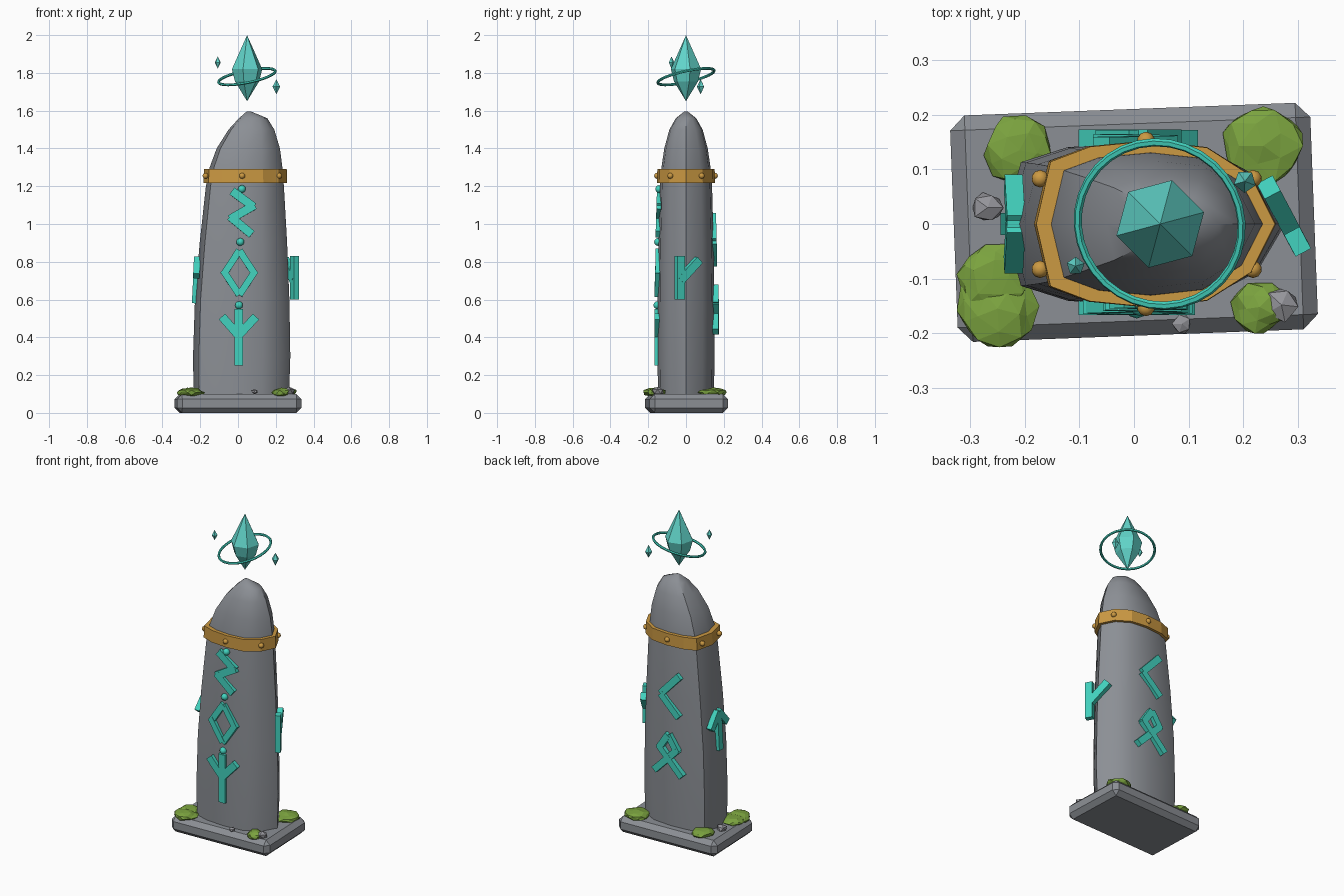
import bpy, bmesh, math, random
from mathutils import Matrix, Vector

if "Cube" in bpy.data.objects:
    bpy.data.objects.remove(bpy.data.objects["Cube"])

random.seed(4)


def material(name, rgb):
    m = bpy.data.materials.new(name)
    m.diffuse_color = (*rgb, 1)
    m.use_nodes = True
    m.node_tree.nodes["Principled BSDF"].inputs["Base Color"].default_value = m.diffuse_color
    return m


STONE = material("grey stone", (0.26, 0.275, 0.30))
PEBBLE = material("pale grey pebble", (0.30, 0.30, 0.325))
GLOW = material("turquoise rune", (0.055, 0.65, 0.52))
CRYSTAL = material("pale turquoise crystal", (0.12, 0.66, 0.59))
GOLD = material("gold", (0.60, 0.32, 0.055))
MOSS = material("moss green", (0.20, 0.37, 0.05))


def finish(name, bm, mat, smooth=None):
    bmesh.ops.recalc_face_normals(bm, faces=bm.faces)
    me = bpy.data.meshes.new(name)
    bm.to_mesh(me)
    bm.free()
    me.materials.append(mat)
    ob = bpy.data.objects.new(name, me)
    bpy.context.collection.objects.link(ob)
    if smooth:
        bpy.ops.object.select_all(action='DESELECT')
        ob.select_set(True)
        bpy.context.view_layer.objects.active = ob
        bpy.ops.object.shade_smooth_by_angle(angle=math.radians(smooth))
    return ob


def loft(bm, rings, closed=False):
    """Skin a list of point rings; cap the ends, or join last to first."""
    vr = [[bm.verts.new(p) for p in r] for r in rings]
    pairs = list(zip(vr, vr[1:])) + ([(vr[-1], vr[0])] if closed else [])
    for a, b in pairs:
        for i in range(len(a)):
            j = (i + 1) % len(a)
            bm.faces.new((a[i], a[j], b[j], b[i]))
    if not closed:
        bm.faces.new(vr[0])
        bm.faces.new(vr[-1])


# Cross-section: pointed on the right, blunt on the left
half = [(0.8, 0.58), (0.43, 0.92), (-0.06, 1), (-0.55, 0.93), (-0.88, 0.75)]
SECTION = [(1, 0)] + half + [(-1, 0)] + [(u, -v) for u, v in reversed(half)]


def section(z, xl, xr, b):
    return [((xl + xr) / 2 + u * (xr - xl) / 2, v * b, z) for u, v in SECTION]


# Standing stone: z, left x, right x, half depth
levels = [(0.08, -0.235, 0.27, 0.148), (0.3, -0.238, 0.277, 0.151),
          (0.6, -0.228, 0.272, 0.15), (0.9, -0.203, 0.26, 0.146),
          (1.2, -0.17, 0.243, 0.138), (1.3, -0.15, 0.235, 0.13),
          (1.4, -0.113, 0.222, 0.115), (1.5, -0.05, 0.192, 0.088),
          (1.56, 0.005, 0.155, 0.054), (1.595, 0.045, 0.07, 0.01)]
bm = bmesh.new()
loft(bm, [section(*l) for l in levels])
finish("standing_stone", bm, STONE, 40)

# Base slab, chamfered and turned slightly
bm = bmesh.new()
bmesh.ops.create_cube(bm, size=1, matrix=Matrix.Translation((0, 0.003, 0.05))
                      @ Matrix.Rotation(0.038, 4, 'Z') @ Matrix.Diagonal((0.66, 0.415, 0.1, 1)))
bmesh.ops.bevel(bm, geom=bm.edges[:], offset=0.027, segments=1, affect='EDGES')
finish("base_slab", bm, STONE)

# Gold band with rivets
bm = bmesh.new()
loft(bm, [section(1.218, -0.183, 0.26, 0.153), section(1.292, -0.179, 0.258, 0.152),
          section(1.292, -0.145, 0.228, 0.127), section(1.218, -0.155, 0.235, 0.13)], closed=True)
finish("gold_band", bm, GOLD)
bm = bmesh.new()
for s in (-1, 1):
    for x, y in ((-0.172, 0.083), (0.022, 0.153), (0.218, 0.083)):
        bmesh.ops.create_icosphere(bm, subdivisions=2, radius=0.016,
                                   matrix=Matrix.Translation((x, s * y, 1.255)))
finish("band_rivets", bm, GOLD, 40)


# Runes: straight bars on a plane facing the given yaw (0 = front)
def rune(name, strokes, loc, yaw, width=0.042, tilt=0.0):
    bm = bmesh.new()
    frame = Matrix.Translation(loc) @ Matrix.Rotation(yaw, 4, 'Z') @ Matrix.Rotation(tilt, 4, 'X')
    for k, (u0, v0, u1, v1) in enumerate(strokes):
        d = Vector((u1 - u0, 0, v1 - v0))
        m = (Matrix.Translation(((u0 + u1) / 2, 0, (v0 + v1) / 2))
             @ Matrix.Rotation(-math.atan2(d.z, d.x), 4, 'Y')
             @ Matrix.Diagonal((d.length, 0.032 + 0.001 * k, width, 1)))
        bmesh.ops.create_cube(bm, size=1, matrix=frame @ m)
    return finish(name, bm, GLOW)


rune("front_rune_low", [(0, -0.15, 0, 0.15), (0, 0.01, -0.088, 0.11), (0, 0.01, 0.092, 0.11)],
     (0.003, 0 - 0.15, 0.4), 0, 0.045)
rune("front_rune_middle", [(0, s * 0.118, t * 0.085, -s * 0.012) for s in (1, -1) for t in (1, -1)],
     (0.007, -0.147, 0.742), 0, 0.036, -0.02)
rune("front_rune_top", [(-0.045, 0.115, 0.07, 0.03), (0.075, 0.04, -0.055, -0.035),
                        (-0.055, -0.02, 0.06, -0.115)], (0.013, -0.141, 1.06), 0, 0.045, -0.025)
rune("back_rune_top", [(-0.06, 0, 0.065, 0.135), (-0.06, 0, 0.065, -0.12)],
     (0.005, 0.146, 0.91), math.pi, 0.042, -0.02)
rune("back_rune_low", [st for s in (1, -1) for st in
                       ((0, 0.125, s * 0.062, 0.03), (s * 0.062, 0.045, -s * 0.095, -0.115))],
     (0.008, 0.156, 0.545), math.pi, 0.04)
rune("right_rune", [(-0.048, -0.115, -0.048, 0.115), (-0.048, -0.015, 0.065, 0.095)],
     (0.277, 0.01, 0.715), math.radians(90 + 28), 0.045)
rune("left_rune", [(0, -0.125, 0, 0.115), (0, 0.11, -0.075, 0.02), (0, 0.11, 0.075, 0.02)],
     (-0.222, 0, 0.705), math.radians(-90), 0.04, -0.05)

# Dots between the front runes
bm = bmesh.new()
for x, y, z in ((0.02, -0.142, 1.185), (0.012, -0.148, 0.905), (0.005, -0.152, 0.57)):
    bmesh.ops.create_icosphere(bm, subdivisions=2, radius=0.021, matrix=Matrix.Translation((x, y, z)))
finish("rune_dots", bm, GLOW, 40)


# Floating crystal and shards
def gem(name, loc, sides, rings, top, bottom, turn):
    bm = bmesh.new()
    vr = [[bm.verts.new((r * math.cos(turn + 2 * math.pi * i / sides),
                         r * math.sin(turn + 2 * math.pi * i / sides), z)) for i in range(sides)]
          for r, z in rings]
    tip, tail = bm.verts.new((0, 0, top)), bm.verts.new((0, 0, bottom))
    for i in range(sides):
        j = (i + 1) % sides
        bm.faces.new((vr[-1][i], vr[-1][j], tip))
        bm.faces.new((vr[0][j], vr[0][i], tail))
        for a, b in zip(vr, vr[1:]):
            bm.faces.new((a[i], a[j], b[j], b[i]))
    bmesh.ops.translate(bm, verts=bm.verts, vec=loc)
    return finish(name, bm, CRYSTAL)


gem("crystal", (0.048, 0, 1.8), 6, [(0.066, -0.045), (0.083, 0.02)], 0.2, -0.15, math.radians(15))
gem("shard_left", (-0.107, -0.077, 1.855), 5, [(0.017, 0)], 0.032, -0.032, 0.3)
gem("shard_right", (0.203, 0.078, 1.727), 5, [(0.021, 0)], 0.04, -0.04, 0.9)

# Tilted halo ring
bpy.ops.mesh.primitive_torus_add(major_segments=32, minor_segments=6, major_radius=0.153,
                                 minor_radius=0.0075, location=(0.047, 0, 1.78))
halo = bpy.context.object
halo.name = "halo_ring"
halo.rotation_mode = 'QUATERNION'
halo.rotation_quaternion = Vector((-0.2, -0.22, 1)).to_track_quat('Z', 'Y')
halo.data.materials.append(GLOW)


# Moss clumps and pebbles: flattened, jittered lumps
def lump(name, x, y, z, r, h, mat, sub=1):
    bm = bmesh.new()
    bmesh.ops.create_icosphere(bm, subdivisions=sub, radius=1)
    for v in bm.verts:
        v.co *= random.uniform(0.85, 1.12)
    bmesh.ops.transform(bm, verts=bm.verts, matrix=Matrix.Translation((x, y, z))
                        @ Matrix.Rotation(random.uniform(0, 6), 4, 'Z') @ Matrix.Diagonal((r, r, h, 1)))
    return finish(name, bm, mat)


for i, (x, y, r) in enumerate([(-0.21, 0.135, 0.063), (0.237, 0.143, 0.077), (-0.26, -0.1, 0.066),
                               (-0.25, -0.155, 0.072), (0.23, -0.152, 0.05)]):
    lump(f"moss_clump_{i + 1}", x, y, 0.108, r, 0.024, MOSS, 2)
for i, (x, y, r) in enumerate([(-0.268, 0.03, 0.03), (0.088, -0.183, 0.019), (0.27, -0.148, 0.033)]):
    lump(f"pebble_{i + 1}", x, y, 0.113, r, r * 0.75, PEBBLE)
